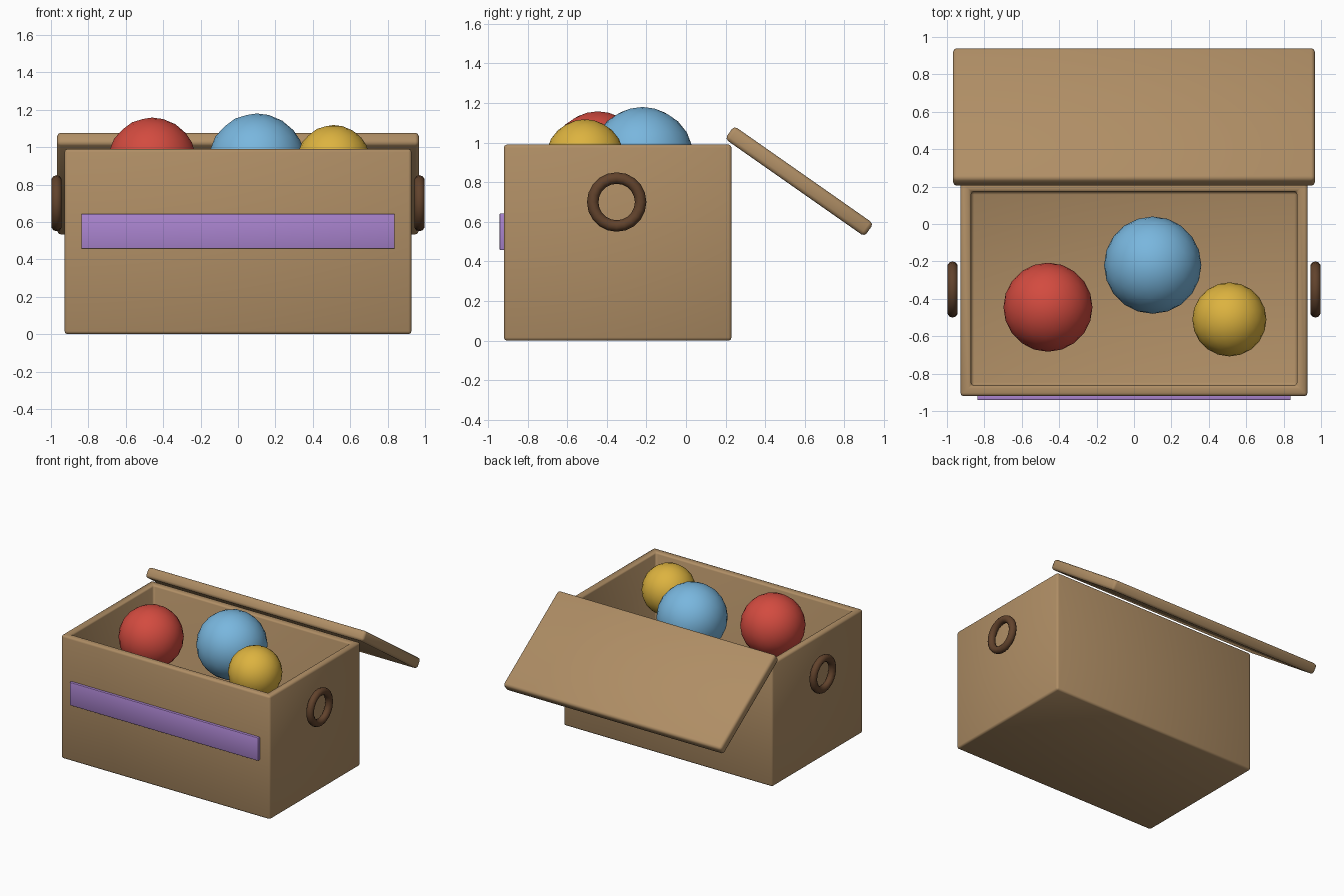
import bpy, bmesh, math
from mathutils import Matrix, Vector

default = bpy.data.objects.get("Cube")
if default:
    bpy.data.objects.remove(default, do_unlink=True)


def material(name, rgb):
    m = bpy.data.materials.new(name)
    m.use_nodes = True
    m.diffuse_color = (*rgb, 1)
    m.node_tree.nodes["Principled BSDF"].inputs["Base Color"].default_value = (*rgb, 1)
    return m


wood = material("light wood", (0.43, 0.27, 0.13))
dark_wood = material("dark wood", (0.12, 0.055, 0.025))
purple = material("purple paint", (0.40, 0.23, 0.62))
red = material("red", (0.65, 0.07, 0.05))
blue = material("blue", (0.19, 0.47, 0.73))
yellow = material("yellow", (0.72, 0.45, 0.05))


def smooth(obj, angle):
    bpy.ops.object.select_all(action="DESELECT")
    obj.select_set(True)
    bpy.context.view_layer.objects.active = obj
    bpy.ops.object.shade_smooth_by_angle(angle=math.radians(angle))


def box(name, size, centre, mat, bevel, tilt=0, wall=0):
    """Rounded box; with a wall thickness it is hollowed from the top."""
    bm = bmesh.new()
    bmesh.ops.create_cube(bm, size=1, matrix=Matrix.Diagonal((*size, 1)))
    if wall:
        top = max(bm.faces, key=lambda f: f.calc_center_median().z)
        bmesh.ops.inset_region(bm, faces=[top], thickness=wall)
        well = bmesh.ops.extrude_face_region(bm, geom=[top])["geom"]
        bmesh.ops.translate(bm, vec=(0, 0, wall - size[2]),
                            verts=[v for v in well if isinstance(v, bmesh.types.BMVert)])
        if top.is_valid:
            bm.faces.remove(top)
    bm.normal_update()
    edges = [e for e in bm.edges if e.calc_face_angle(0) > 0.5]
    bmesh.ops.bevel(bm, geom=edges, offset=bevel, segments=2, profile=0.5, affect="EDGES")
    bmesh.ops.recalc_face_normals(bm, faces=bm.faces)
    mesh = bpy.data.meshes.new(name)
    bm.to_mesh(mesh)
    bm.free()
    obj = bpy.data.objects.new(name, mesh)
    bpy.context.collection.objects.link(obj)
    obj.location = centre
    obj.rotation_euler.x = math.radians(tilt)
    mesh.materials.append(mat)
    smooth(obj, 50)
    return obj


# Open chest, propped lid and front stripe
box("chest_body", (1.855, 1.15, 0.99), (0, -0.345, 0.495), wood, 0.016, wall=0.08)
box("lid", (1.935, 0.86, 0.08), (0, 0.572, 0.805), wood, 0.02, tilt=-35)
box("front_stripe", (1.675, 0.03, 0.185), (0, -0.926, 0.55), purple, 0.004)

# Ring handles on both ends
for side, x in (("left", 0.97), ("right", -0.97)):
    bpy.ops.mesh.primitive_torus_add(major_radius=0.121, minor_radius=0.029,
                                     major_segments=20, minor_segments=10,
                                     location=(x, -0.35, 0.70),
                                     rotation=(0, math.pi / 2, 0))
    handle = bpy.context.object
    handle.name = side + "_handle"
    handle.data.materials.append(dark_wood)
    smooth(handle, 60)

# Toy balls
for name, radius, spot, mat in (("red_ball", 0.238, (-0.46, -0.445), red),
                                ("blue_ball", 0.26, (0.10, -0.22), blue),
                                ("yellow_ball", 0.198, (0.51, -0.51), yellow)):
    bpy.ops.mesh.primitive_ico_sphere_add(subdivisions=3, radius=radius,
                                          location=(*spot, 0.92))
    ball = bpy.context.object
    ball.name = name
    ball.data.materials.append(mat)
    smooth(ball, 60)
